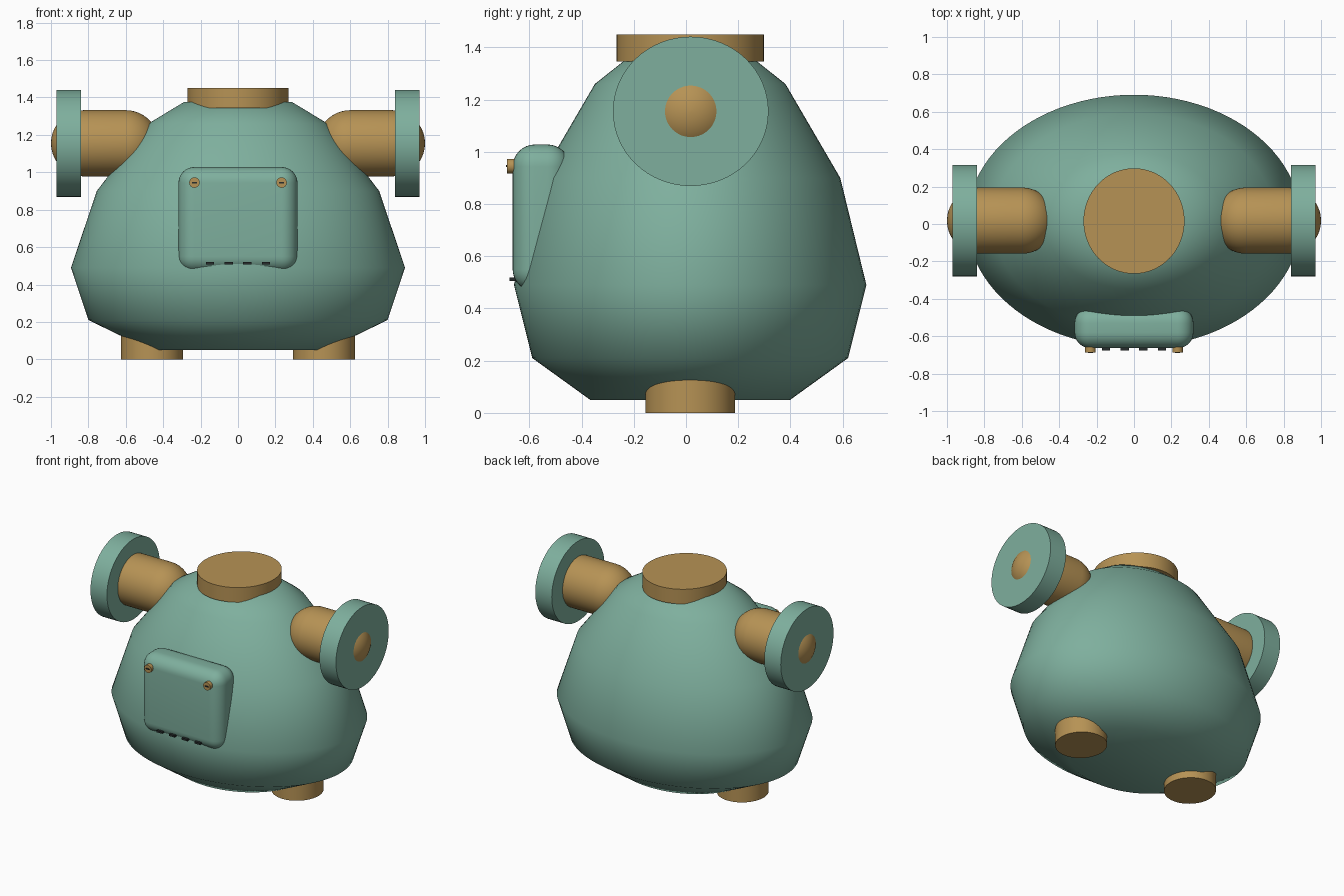
import bpy, bmesh, math
from mathutils import Matrix

if "Cube" in bpy.data.objects:
    bpy.data.objects.remove(bpy.data.objects["Cube"])

CY = 0.016   # y centre of the main body


def material(name, color):
    m = bpy.data.materials.new(name)
    m.diffuse_color = (*color, 1)
    m.use_nodes = True
    m.node_tree.nodes["Principled BSDF"].inputs["Base Color"].default_value = m.diffuse_color
    return m


TEAL = material("teal", (0.21, 0.43, 0.34))
BRASS = material("brass", (0.47, 0.29, 0.09))
DARK = material("dark", (0.02, 0.025, 0.025))


def finish(ob, mat, angle=40):
    ob.data.materials.append(mat)
    bpy.ops.object.select_all(action='DESELECT')
    bpy.context.view_layer.objects.active = ob
    ob.select_set(True)
    bpy.ops.object.shade_smooth_by_angle(angle=math.radians(angle))
    return ob


def loft(name, rings, mat, sides=64, angle=40, matrix=Matrix()):
    """Stack of ellipses (z, rx, ry) along local z, capped at both ends."""
    bm = bmesh.new()
    loops = []
    for z, rx, ry in rings:
        loops.append([bm.verts.new((rx * math.cos(2 * math.pi * i / sides),
                                    ry * math.sin(2 * math.pi * i / sides), z))
                      for i in range(sides)])
    for a, b in zip(loops, loops[1:]):
        for i in range(sides):
            j = (i + 1) % sides
            bm.faces.new((a[i], a[j], b[j], b[i]))
    bm.faces.new(loops[0][::-1])
    bm.faces.new(loops[-1])
    bm.transform(matrix)
    bmesh.ops.recalc_face_normals(bm, faces=bm.faces)
    me = bpy.data.meshes.new(name)
    bm.to_mesh(me)
    bm.free()
    ob = bpy.data.objects.new(name, me)
    bpy.context.collection.objects.link(ob)
    return finish(ob, mat, angle)


def box(name, lo, hi, mat, bevel=0):
    bpy.ops.mesh.primitive_cube_add(size=1, location=[(a + b) / 2 for a, b in zip(lo, hi)])
    ob = bpy.context.object
    ob.name = name
    ob.scale = [b - a for a, b in zip(lo, hi)]
    bpy.ops.object.transform_apply(location=False, rotation=False, scale=True)
    if bevel:
        mod = ob.modifiers.new("rounding", 'BEVEL')
        mod.width = bevel
        mod.segments = 8
        bpy.ops.object.modifier_apply(modifier=mod.name)
    return finish(ob, mat)


# torso shell and neck collar
loft("torso", [(0.05, 0.47, 0.383), (0.21, 0.80, 0.605), (0.49, 0.893, 0.675),
               (0.90, 0.755, 0.575), (1.26, 0.48, 0.365), (1.375, 0.29, 0.22)],
     TEAL, sides=96, angle=50, matrix=Matrix.Translation((0, CY, 0)))
loft("neck_collar", [(1.345, 0.27, 0.282), (1.45, 0.27, 0.282)], BRASS,
     matrix=Matrix.Translation((0, CY, 0)))

# capsule profile of an arm, running outward from the torso
R, IN, OUT = 0.177, 0.60, 0.823
caps = [math.radians(a) for a in range(2, 91, 8)]
arm = [(IN - R * math.cos(a), R * math.sin(a), R * math.sin(a)) for a in caps]
arm += [(OUT + R * math.cos(a), R * math.sin(a), R * math.sin(a)) for a in reversed(caps)]

for s, side in ((1, "right"), (-1, "left")):
    # local z becomes outward x
    out = Matrix.Translation((0, CY + 0.002, 1.155)) @ Matrix.Rotation(s * math.pi / 2, 4, 'Y')
    loft(f"{side}_arm", arm, BRASS, matrix=out)
    loft(f"{side}_arm_disc", [(0.84, 0.286, 0.298), (0.97, 0.286, 0.298)], TEAL, matrix=out)
    loft(f"{side}_foot", [(0, 0.166, 0.172), (0.2, 0.166, 0.172)], BRASS,
         matrix=Matrix.Translation((s * 0.46, CY, 0)))
    # chest panel studs with slots
    stud = Matrix.Translation((s * 0.233, 0, 0.945)) @ Matrix.Rotation(math.pi / 2, 4, 'X')
    loft(f"{side}_stud", [(0.64, 0.028, 0.028), (0.686, 0.028, 0.028)], BRASS, 32, matrix=stud)
    box(f"{side}_stud_slot", (s * 0.233 - 0.014, -0.69, 0.941),
        (s * 0.233 + 0.014, -0.67, 0.949), DARK)

# chest panel with a row of vents
box("chest_panel", (-0.318, -0.664, 0.465), (0.318, -0.445, 1.028), TEAL, bevel=0.085)
for i in range(4):
    x = -0.15 + 0.1 * i
    box(f"vent_{i + 1}", (x - 0.022, -0.676, 0.506), (x + 0.022, -0.65, 0.519), DARK)
